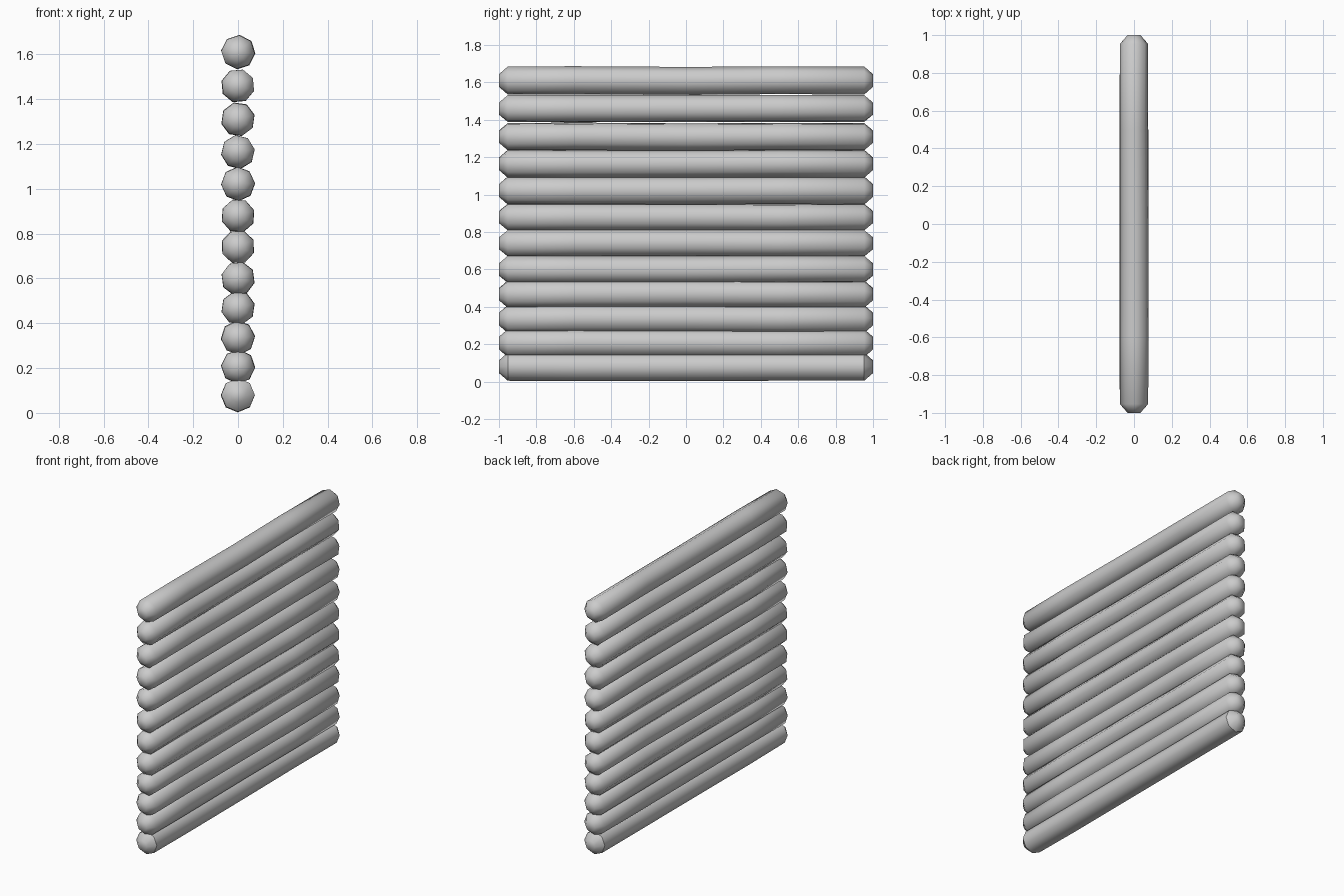
import bpy, bmesh, math, random

if "Cube" in bpy.data.objects:
    bpy.data.objects.remove(bpy.data.objects["Cube"])

random.seed(4)
SIDES = 8
# centre height of each log, bottom to top
HEIGHTS = [0.08, 0.206, 0.335, 0.468, 0.60, 0.74, 0.88, 1.022, 1.165, 1.31, 1.46, 1.61]
# (y, radius) stations along a log, with chamfered ends
STATIONS = [(-1.0, 0.034), (-0.953, 0.075), (-0.6, 0.076), (0.0, 0.075),
            (0.5, 0.0745), (0.953, 0.075), (1.0, 0.034)]


def make_log(name, z, turn, wobble, sharp_ends):
    bm = bmesh.new()
    rings = []
    for y, r in STATIONS:
        inner = abs(y) < 0.9
        dx = random.uniform(-wobble, wobble) if inner else 0
        dz = random.uniform(-wobble, wobble) if inner else 0
        ring = []
        for i in range(SIDES):
            a = turn + math.tau * i / SIDES
            ring.append(bm.verts.new((r * math.cos(a) + dx, y, z + r * math.sin(a) + dz)))
        rings.append(ring)
    for a, b in zip(rings, rings[1:]):
        for i in range(SIDES):
            j = (i + 1) % SIDES
            bm.faces.new((a[i], a[j], b[j], b[i]))
    bm.faces.new(rings[0])
    bm.faces.new(rings[-1])
    bmesh.ops.recalc_face_normals(bm, faces=bm.faces)
    for f in bm.faces:
        f.smooth = True
    # crisp end chamfers on the bottom log
    if sharp_ends:
        for ring in (rings[1], rings[-2]):
            for i in range(SIDES):
                bm.edges.get((ring[i], ring[(i + 1) % SIDES])).smooth = False
    mesh = bpy.data.meshes.new(name)
    bm.to_mesh(mesh)
    bm.free()
    obj = bpy.data.objects.new(name, mesh)
    bpy.context.collection.objects.link(obj)


# stacked wall of logs, each rolled a little differently
for n, z in enumerate(HEIGHTS):
    turn = 0 if n == 0 else random.uniform(0, math.tau / SIDES)
    make_log(f"wall_log_{n + 1}", z, turn, 0.002, n == 0)
